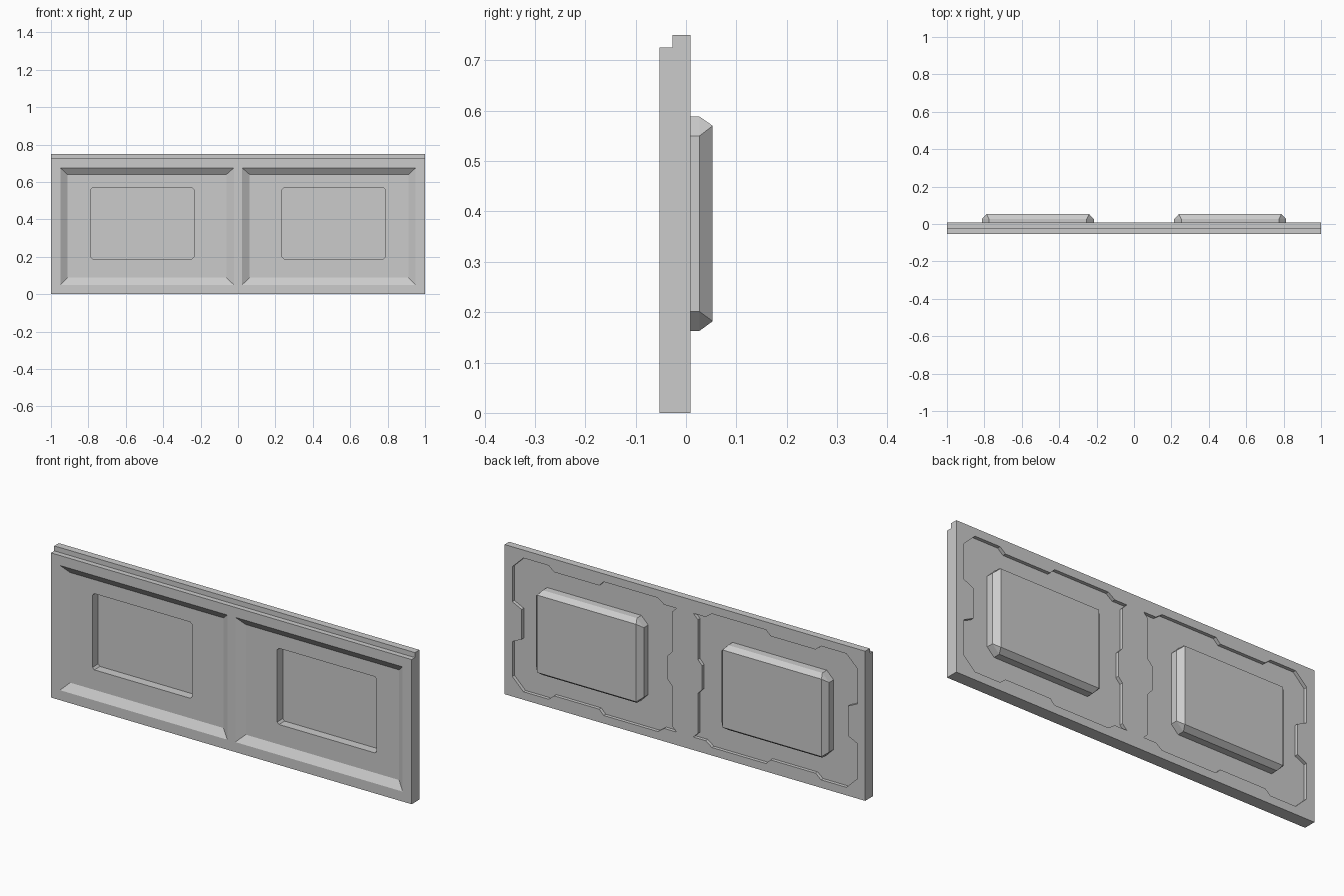
import bpy, bmesh

if "Cube" in bpy.data.objects:
    bpy.data.objects.remove(bpy.data.objects["Cube"])


def loft(name, rings, side=1):
    """Closed solid through equal-length rings of points; side=-1 mirrors it in x."""
    bm = bmesh.new()
    loops = [[bm.verts.new((side * x, y, z)) for x, y, z in ring] for ring in rings]
    n = len(loops[0])
    for a, b in zip(loops, loops[1:]):
        for i in range(n):
            j = (i + 1) % n
            bm.faces.new((a[i], a[j], b[j], b[i]))
    bm.faces.new(loops[0])
    bm.faces.new(loops[-1])
    bmesh.ops.remove_doubles(bm, verts=bm.verts, dist=1e-5)
    bmesh.ops.recalc_face_normals(bm, faces=bm.faces)
    mesh = bpy.data.meshes.new(name)
    bm.to_mesh(mesh)
    bm.free()
    ob = bpy.data.objects.new(name, mesh)
    bpy.context.collection.objects.link(ob)
    return ob


def at_y(outline, y):
    return [(x, y, z) for x, z in outline]


def rect(x0, x1, z0, z1):
    return [(x0, z0), (x1, z0), (x1, z1), (x0, z1)]


def octagon(x0, x1, z0, z1, c):
    return [(x0, z0 + c), (x0 + c, z0), (x1 - c, z0), (x1, z0 + c),
            (x1, z1 - c), (x1 - c, z1), (x0 + c, z1), (x0, z1 - c)]


def boolean(target, tool, operation):
    mod = target.modifiers.new(tool.name, 'BOOLEAN')
    mod.object, mod.operation, mod.solver = tool, operation, 'EXACT'
    bpy.context.view_layer.objects.active = target
    bpy.ops.object.modifier_apply(modifier=mod.name)
    bpy.data.objects.remove(tool)


# Slab with a stepped top edge
profile = [(-.053, 0), (.009, 0), (.009, .75), (-.027, .75), (-.027, .725), (-.053, .725)]
panel = loft("wall_panel", [[(x, y, z) for y, z in profile] for x in (-1, 1)])

# Upper half of the notched back outline, mirrored about mid height
upper = [(.095, .435), (.072, .46), (.072, .66), (.047, .685), (.115, .685), (.15, .71),
         (.45, .71), (.475, .685), (.725, .685), (.755, .71), (.895, .71), (.957, .65),
         (.957, .475), (.905, .45)]
notched = upper + [(x, .75 - z) for x, z in reversed(upper)]

for side in (1, -1):
    # Sloped front recess
    outer, inner = rect(.022, .95, .05, .675), rect(.062, .912, .088, .64)
    over = rect(.022, .95, .05, .675)
    boolean(panel, loft("front_recess", [at_y(over, -.09), at_y(outer, -.053),
                                         at_y(inner, -.027)], side), 'DIFFERENCE')
    # Notched back recess
    boolean(panel, loft("back_recess", [at_y(notched, -.008), at_y(notched, .1)],
                        side), 'DIFFERENCE')
    # Raised back box: clipped corners closing to a square face
    base = octagon(.215, .813, .163, .588, .038)
    face = octagon(.24, .788, .182, .57, 0)
    boolean(panel, loft("back_box", [at_y(base, -.018), at_y(base, .027),
                                     at_y(face, .053)], side), 'UNION')
    # Straight front pocket inside the box
    pocket = octagon(.236, .788, .188, .57, .01)
    boolean(panel, loft("front_pocket", [at_y(pocket, -.09), at_y(pocket, .018)],
                        side), 'DIFFERENCE')
